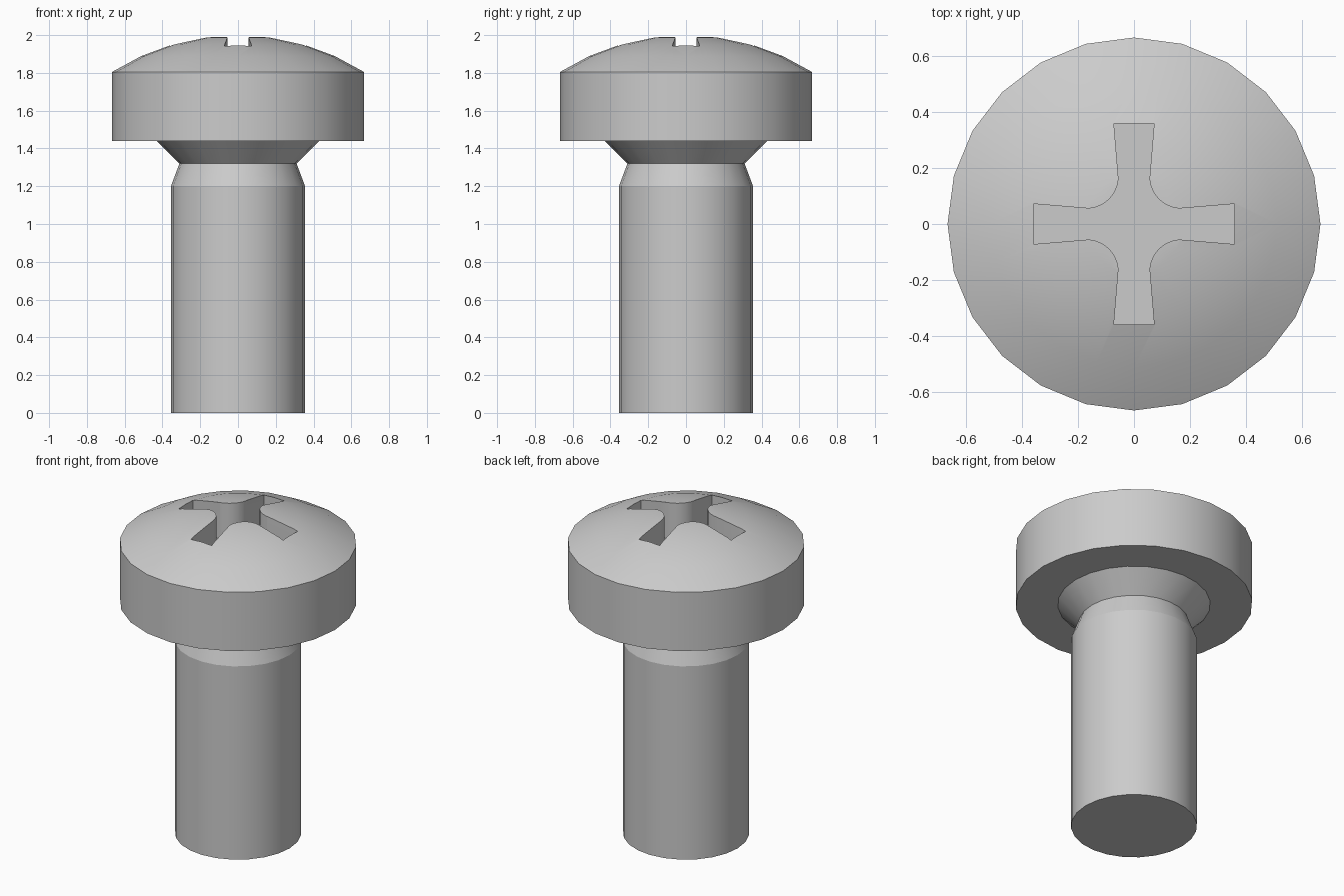
import bpy, bmesh, math
from math import cos, sin, pi, radians

if "Cube" in bpy.data.objects:
    bpy.data.objects.remove(bpy.data.objects["Cube"])

SIDES = 24
steel = bpy.data.materials.new("grey steel")
steel.diffuse_color = (0.6, 0.6, 0.6, 1)
steel.use_nodes = True
steel.node_tree.nodes["Principled BSDF"].inputs["Base Color"].default_value = steel.diffuse_color


def make_object(name, bm):
    bmesh.ops.recalc_face_normals(bm, faces=bm.faces)
    mesh = bpy.data.meshes.new(name)
    bm.to_mesh(mesh)
    bm.free()
    mesh.materials.append(steel)
    obj = bpy.data.objects.new(name, mesh)
    bpy.context.collection.objects.link(obj)
    return obj


def lathe(name, profile):
    """Closed solid turned around z from (radius, height) points."""
    bm = bmesh.new()
    rings = []
    for r, z in profile:
        if r == 0:
            rings.append([bm.verts.new((0, 0, z))] * SIDES)
        else:
            rings.append([bm.verts.new((r * cos(2 * pi * i / SIDES),
                                        r * sin(2 * pi * i / SIDES), z))
                          for i in range(SIDES)])
    for low, high in zip(rings, rings[1:]):
        for i in range(SIDES):
            j = (i + 1) % SIDES
            bm.faces.new(list(dict.fromkeys((low[i], low[j], high[j], high[i]))))
    for end, (r, z) in ((rings[0], profile[0]), (rings[-1], profile[-1])):
        if r:
            bm.faces.new(end)
    return make_object(name, bm)


# Screw body: shank, tapered neck, flared collar, head wall
rim_r, rim_z, top_z = 0.667, 1.805, 2.0
profile = [(0.355, 0), (0.355, 1.2), (0.31, 1.32), (0.43, 1.44),
           (rim_r, 1.44), (rim_r, rim_z)]
# Domed top as a circular arc
rise = top_z - rim_z
dome_r = (rim_r ** 2 + rise ** 2) / (2 * rise)
half_angle = math.asin(rim_r / dome_r)
for k in (3, 2, 1, 0):
    a = half_angle * k / 4
    profile.append((dome_r * sin(a) if k else 0, top_z - dome_r * (1 - cos(a))))
screw = lathe("screw", profile)

# Cross recess cutter: one flared arm corner repeated four times
corner = [(0.36, -0.072), (0.36, 0.072)]
for k in range(7):
    a = radians(265 - k * 80 / 6)
    corner.append((0.17 + 0.115 * cos(a), 0.17 + 0.115 * sin(a)))
bm = bmesh.new()
outline = []
for q in range(4):
    c, s = cos(q * pi / 2), sin(q * pi / 2)
    outline += [bm.verts.new((x * c - y * s, x * s + y * c, 1.76)) for x, y in corner]
face = bm.faces.new(outline)
extruded = bmesh.ops.extrude_face_region(bm, geom=[face])["geom"]
bmesh.ops.translate(bm, vec=(0, 0, 0.4),
                    verts=[g for g in extruded if isinstance(g, bmesh.types.BMVert)])
cutter = make_object("recess_cutter", bm)
cutter.hide_render = True

# Cut the recess, then smooth while keeping the edges crisp
cut = screw.modifiers.new("recess", 'BOOLEAN')
cut.operation = 'DIFFERENCE'
cut.solver = 'EXACT'
cut.object = cutter
bpy.ops.object.select_all(action='DESELECT')
bpy.context.view_layer.objects.active = screw
screw.select_set(True)
bpy.ops.object.modifier_apply(modifier=cut.name)
bpy.data.objects.remove(cutter)
bpy.ops.object.shade_smooth_by_angle(angle=radians(18))
